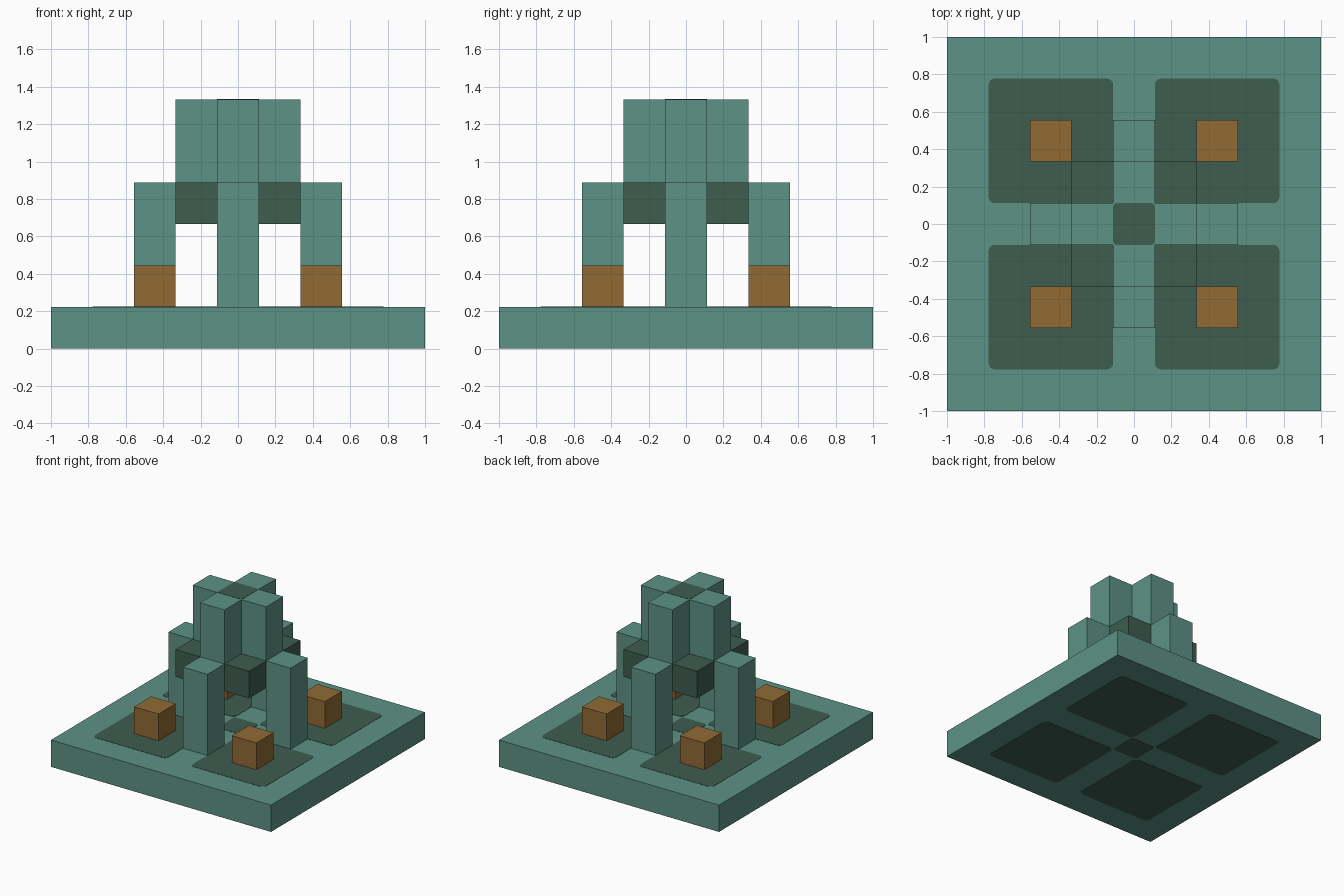
import bpy
import bmesh
import math

U = 2 / 9          # one building block
LIFT = 0.002       # how far inlays stand proud

if "Cube" in bpy.data.objects:
    bpy.data.objects.remove(bpy.data.objects["Cube"], do_unlink=True)


def material(name, rgb):
    # 8-bit display colour to linear
    col = [((c / 255 + 0.055) / 1.055) ** 2.4 for c in rgb] + [1]
    mat = bpy.data.materials.new(name)
    mat.use_nodes = True
    mat.diffuse_color = col
    bsdf = next(n for n in mat.node_tree.nodes if n.type == "BSDF_PRINCIPLED")
    bsdf.inputs["Base Color"].default_value = col
    return mat


teal = material("teal", (92, 146, 133))
dark_green = material("dark green", (61, 93, 79))
bronze = material("bronze", (145, 107, 53))


def prism(name, outline, z0, z1, mat):
    """Extrude a closed outline from z0 to z1."""
    bm = bmesh.new()
    face = bm.faces.new([bm.verts.new((x, y, z0)) for x, y in outline])
    top = bmesh.ops.extrude_face_region(bm, geom=[face])["geom"]
    verts = [v for v in top if isinstance(v, bmesh.types.BMVert)]
    bmesh.ops.translate(bm, verts=verts, vec=(0, 0, z1 - z0))
    bmesh.ops.recalc_face_normals(bm, faces=bm.faces)
    mesh = bpy.data.meshes.new(name)
    bm.to_mesh(mesh)
    bm.free()
    mesh.materials.append(mat)
    obj = bpy.data.objects.new(name, mesh)
    bpy.context.collection.objects.link(obj)
    return obj


def square(cx, cy, size, radius=0.0):
    """Square outline, with rounded corners if a radius is given."""
    steps = 4 if radius else 0
    inner = size / 2 - radius
    points = []
    for corner in range(4):
        a = math.radians(45 + 90 * corner)
        sx, sy = math.copysign(1, math.cos(a)), math.copysign(1, math.sin(a))
        for i in range(steps + 1):
            t = math.radians(90 * corner) + math.pi / 2 * i / max(steps, 1)
            points.append((cx + sx * inner + radius * math.cos(t),
                           cy + sy * inner + radius * math.sin(t)))
    return points


def plus(arm, half):
    """Plus-shaped outline."""
    points = []
    for turn in range(4):
        c, s = round(math.cos(turn * math.pi / 2)), round(math.sin(turn * math.pi / 2))
        for x, y in ((arm, -half), (arm, half), (half, half)):
            points.append((x * c - y * s, x * s + y * c))
    return points


# Base with inlays running right through it
prism("base", square(0, 0, 9 * U), LIFT, U, teal)
prism("base_centre_inlay", square(0, 0, U, 0.018), 0, U + LIFT, dark_green)

# Corner inlays, each with a small block on it
for sx, side in ((1, "left"), (-1, "right")):
    for sy, end in ((-1, "front"), (1, "back")):
        cx, cy = sx * 2 * U, sy * 2 * U
        prism(f"base_inlay_{end}_{side}", square(cx, cy, 3 * U, 0.035),
              0, U + LIFT, dark_green)
        prism(f"corner_block_{end}_{side}", square(cx, cy, U), U, 2 * U, bronze)

# Four legs around the middle
for name, dx, dy in (("left", 1, 0), ("right", -1, 0), ("front", 0, -1), ("back", 0, 1)):
    prism(f"leg_{name}", square(dx * 2 * U, dy * 2 * U, U), U, 4 * U, teal)

# Slab held between the legs, and the tower on top
prism("slab", square(0, 0, 3 * U), 3 * U, 4 * U, dark_green)
prism("tower", plus(1.5 * U, U / 2), 4 * U, 6 * U, teal)
prism("tower_cap_inlay", square(0, 0, U, 0.018), 6 * U - LIFT, 6 * U + LIFT, dark_green)
